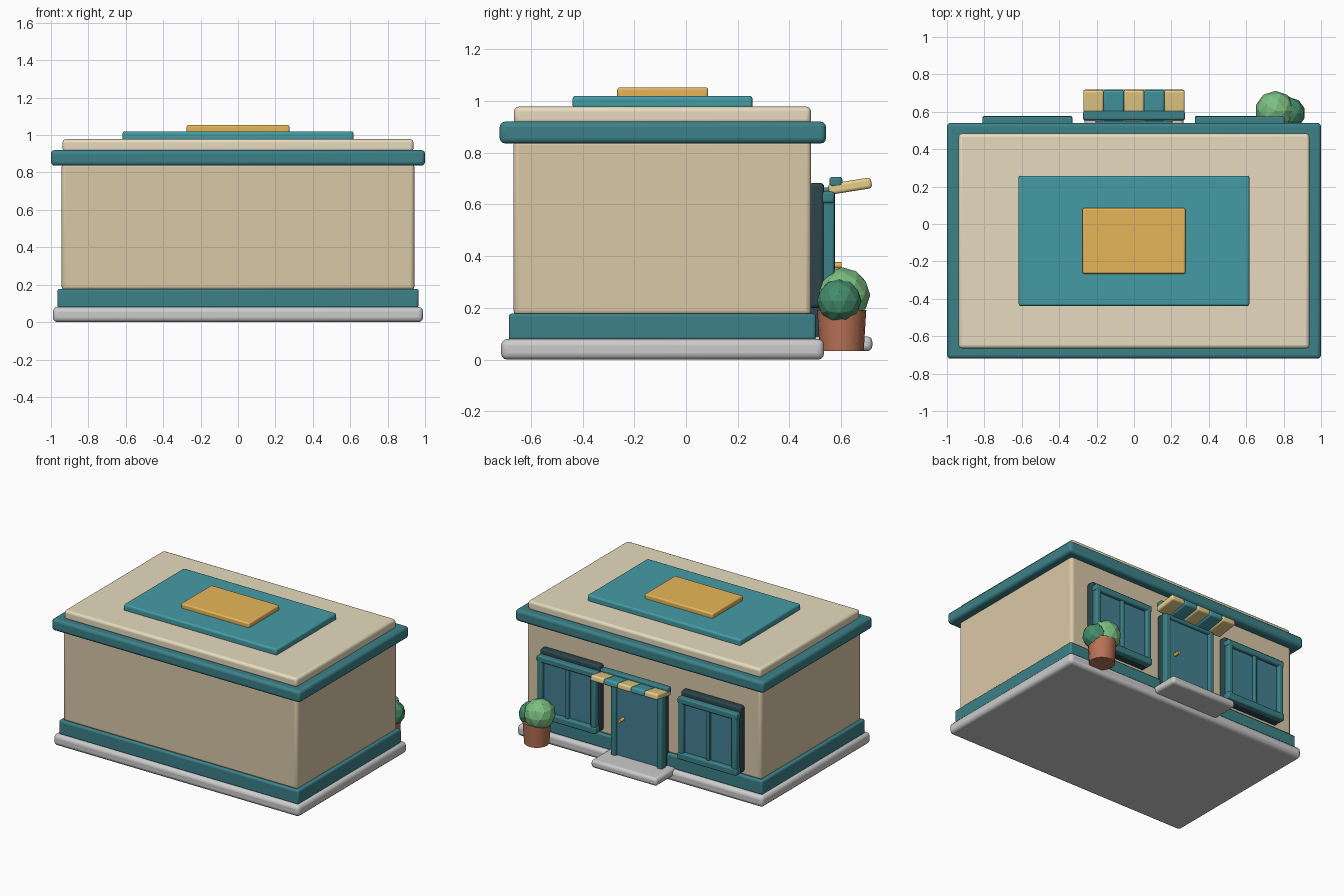
import bpy, math

if "Cube" in bpy.data.objects:
    bpy.data.objects.remove(bpy.data.objects["Cube"])

def mat(name, rgb):
    m = bpy.data.materials.new(name)
    m.diffuse_color = (*rgb, 1)
    m.use_nodes = True
    m.node_tree.nodes["Principled BSDF"].inputs["Base Color"].default_value = m.diffuse_color
    return m

CREAM = mat("cream", (0.70, 0.58, 0.39))
PALE = mat("pale_cream", (0.80, 0.71, 0.52))
TEAL = mat("teal", (0.045, 0.22, 0.25))
ROOF = mat("roof_teal", (0.06, 0.33, 0.38))
GOLD = mat("gold", (0.80, 0.47, 0.10))
YELLOW = mat("awning_yellow", (0.80, 0.62, 0.25))
SLATE = mat("slate", (0.025, 0.06, 0.07))
GLASS = mat("glass", (0.06, 0.22, 0.30))
CLAY = mat("clay", (0.48, 0.17, 0.09))
LEAF = mat("leaf", (0.20, 0.52, 0.22))
DARKLEAF = mat("dark_leaf", (0.06, 0.27, 0.15))

def finish(ob, name, m):
    ob.name = name
    if m:
        ob.data.materials.append(m)
    return ob

def box(name, x, y, z, m=None, bevel=0.01, tilt=0):
    """Bevelled box from (min, max) ranges."""
    c = [(a + b) / 2 for a, b in (x, y, z)]
    bpy.ops.mesh.primitive_cube_add(size=1, location=c)
    ob = bpy.context.object
    ob.scale = [b - a for a, b in (x, y, z)]
    bpy.ops.object.transform_apply(location=False, rotation=False, scale=True)
    ob.rotation_euler.x = tilt
    if bevel:
        mod = ob.modifiers.new("round", 'BEVEL')
        mod.width, mod.segments = bevel, 3
        bpy.ops.object.shade_smooth_by_angle(angle=math.radians(40))
    return finish(ob, name, m)

# Main building, stacked from the ground up
box("base_slab", (-0.99, 0.99), (-0.715, 0.534), (0, 0.08), None, 0.025)
box("plinth", (-0.965, 0.965), (-0.685, 0.502), (0.075, 0.178), TEAL, 0.012)
box("walls", (-0.943, 0.943), (-0.667, 0.484), (0.17, 0.85), CREAM, 0.02)
box("cornice", (-1, 1), (-0.72, 0.541), (0.836, 0.92), TEAL, 0.02)
box("roof_slab", (-0.938, 0.938), (-0.665, 0.483), (0.91, 0.978), PALE, 0.018)
box("roof_panel", (-0.617, 0.617), (-0.438, 0.257), (0.97, 1.02), ROOF, 0.012)
box("roof_cap", (-0.275, 0.275), (-0.266, 0.086), (1.01, 1.053), GOLD, 0.01)

# Windows, one on each side of the door
for side, cx in (("left", -0.57), ("right", 0.565)):
    a, b = cx - 0.24, cx + 0.24
    yf = (0.525, 0.574)
    box(f"window_recess_{side}", (a, b), (0.475, 0.534), (0.2, 0.683), SLATE, 0.014)
    box(f"window_glass_{side}", (a + 0.02, b - 0.02), (0.52, 0.547), (0.22, 0.635), GLASS, 0)
    box(f"window_top_{side}", (a, b), yf, (0.605, 0.65), TEAL)
    box(f"window_sill_{side}", (a, b), (0.525, 0.578), (0.2, 0.25), TEAL)
    for n, (p, q) in enumerate(((a + 0.005, a + 0.045), (b - 0.045, b - 0.005))):
        box(f"window_stile_{side}_{n}", (p, q), yf, (0.22, 0.64), TEAL)
    box(f"window_mullion_{side}", (cx - 0.013, cx + 0.013), (0.53, 0.566), (0.22, 0.64), TEAL, 0.006)

# Door with frame, handle and step
box("door_recess", (-0.2, 0.2), (0.475, 0.53), (0.08, 0.66), SLATE)
box("door_panel", (-0.175, 0.175), (0.52, 0.556), (0.085, 0.65), GLASS, 0)
for s in (-1, 1):
    x = sorted((s * 0.165, s * 0.207))
    box("door_jamb", x, (0.525, 0.575), (0.08, 0.66), TEAL)
box("door_head", (-0.207, 0.207), (0.525, 0.575), (0.62, 0.665), TEAL)
bpy.ops.mesh.primitive_cylinder_add(vertices=12, radius=0.012, depth=0.05,
                                    location=(0.115, 0.577, 0.365), rotation=(math.pi / 2, 0, 0))
bpy.ops.object.shade_smooth_by_angle()
finish(bpy.context.object, "door_handle", GOLD)
box("door_step", (-0.265, 0.265), (0.48, 0.72), (0.033, 0.09), None, 0.02)

# Striped awning above the door
box("awning_rail", (-0.272, 0.272), (0.555, 0.604), (0.667, 0.707), TEAL)
w = 0.542 / 5
for i in range(5):
    x0 = -0.271 + i * w
    box(f"awning_stripe_{i}", (x0, x0 + w), (0.55, 0.718), (0.65, 0.692),
        ROOF if i % 2 else YELLOW, 0.012, math.radians(9))

# Potted shrub
bpy.ops.mesh.primitive_cone_add(vertices=16, radius1=0.085, radius2=0.095, depth=0.16,
                                location=(0.78, 0.602, 0.113))
bpy.ops.object.shade_smooth_by_angle()
finish(bpy.context.object, "plant_pot", CLAY)
for name, r, loc, m in (("shrub", 0.107, (0.755, 0.605, 0.25), LEAF),
                        ("shrub_side", 0.086, (0.83, 0.592, 0.226), DARKLEAF)):
    bpy.ops.mesh.primitive_ico_sphere_add(subdivisions=2, radius=r, location=loc)
    finish(bpy.context.object, name, m)
